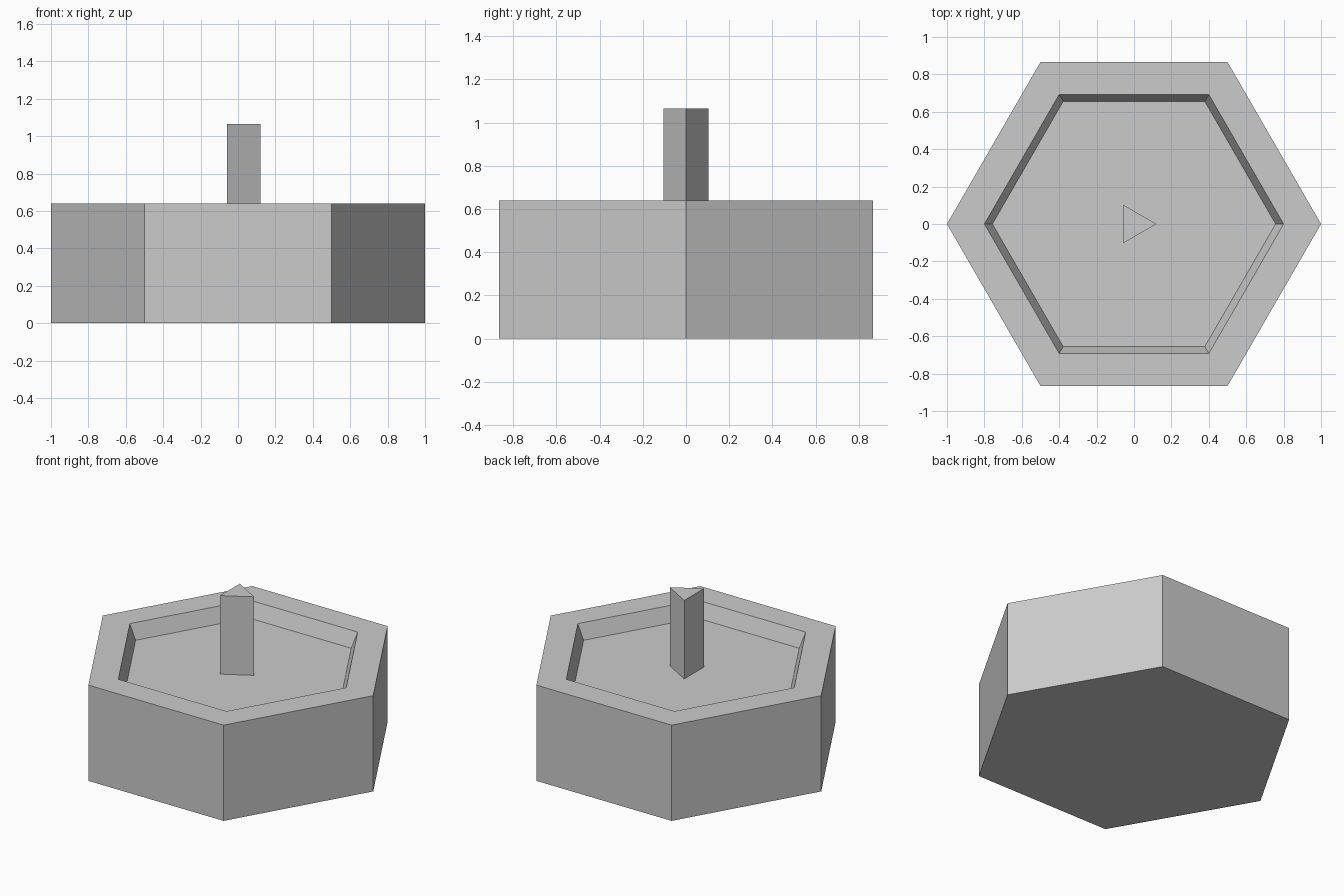
import bpy
import bmesh
from math import cos, sin, tau

old = bpy.data.objects.get("Cube")
if old:
    bpy.data.objects.remove(old, do_unlink=True)

grey = bpy.data.materials.new("light_grey")
grey.use_nodes = True
colour = (0.6, 0.6, 0.6, 1)
grey.diffuse_color = colour
grey.node_tree.nodes["Principled BSDF"].inputs["Base Color"].default_value = colour


def stacked_prism(name, sides, rings):
    """Join polygon rings, given as (radius, z), into a closed flat-faced solid."""
    bm = bmesh.new()
    loops = [[bm.verts.new((r * cos(tau * i / sides), r * sin(tau * i / sides), z))
              for i in range(sides)] for r, z in rings]
    for low, high in zip(loops, loops[1:]):
        for i in range(sides):
            j = (i + 1) % sides
            bm.faces.new((low[i], low[j], high[j], high[i]))
    bm.faces.new(loops[0][::-1])
    bm.faces.new(loops[-1])
    mesh = bpy.data.meshes.new(name)
    bm.to_mesh(mesh)
    bm.free()
    mesh.materials.append(grey)
    obj = bpy.data.objects.new(name, mesh)
    bpy.context.collection.objects.link(obj)
    return obj


floor_z, rim_z, post_z = 0.54, 0.64, 1.065

# Hexagonal base with a sloped-wall recess
stacked_prism("hexagonal_base", 6, [(1, 0), (1, rim_z), (0.8, rim_z), (0.757, floor_z)])

# Triangular post standing on the recess floor
stacked_prism("triangular_post", 3, [(0.12, floor_z), (0.12, post_z)])
